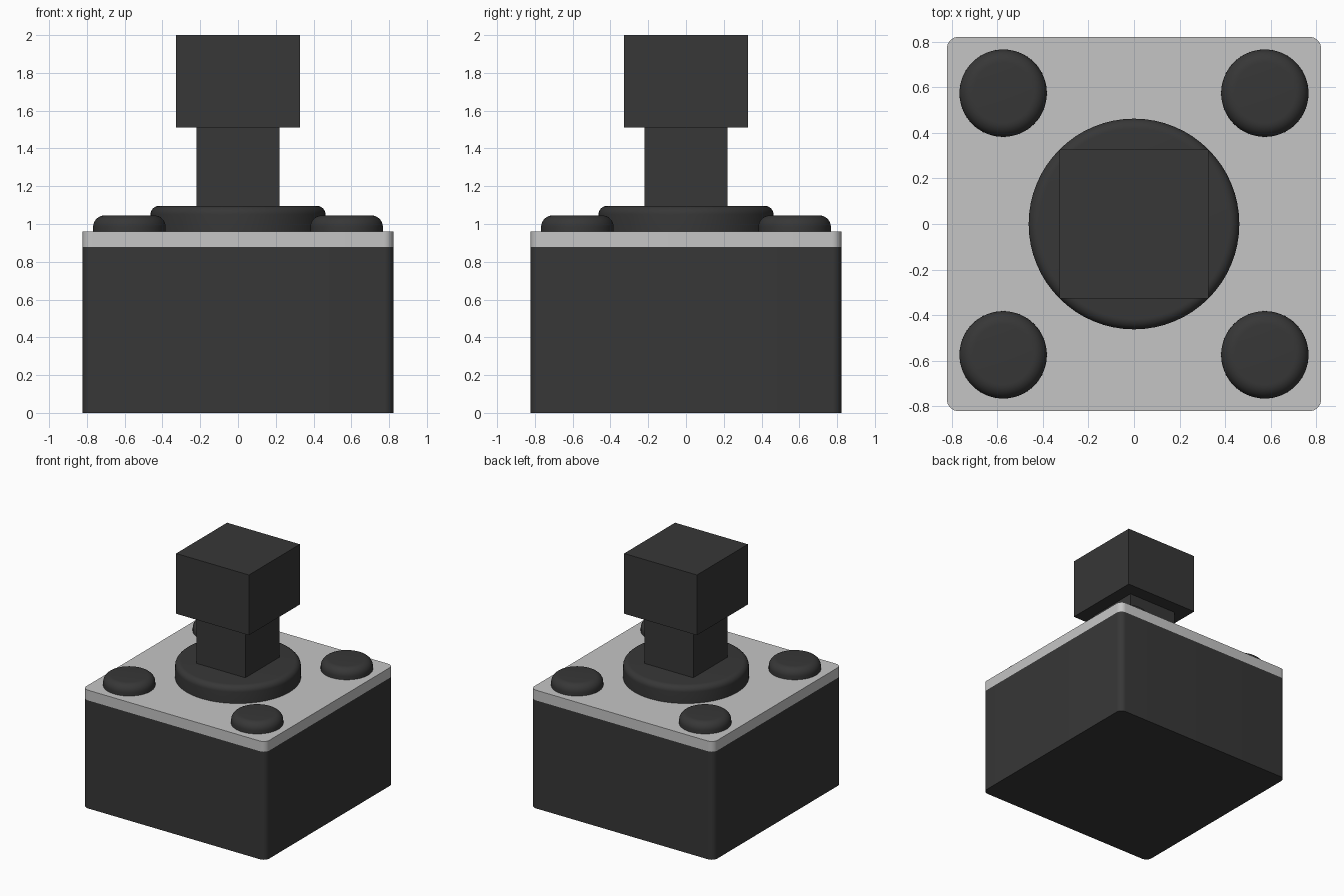
import bpy, bmesh, math

cube = bpy.data.objects.get("Cube")
if cube:
    bpy.data.objects.remove(cube, do_unlink=True)


def material(name, rgb, roughness=0.6):
    m = bpy.data.materials.new(name)
    m.use_nodes = True
    m.diffuse_color = (*rgb, 1)
    bsdf = m.node_tree.nodes["Principled BSDF"]
    bsdf.inputs["Base Color"].default_value = (*rgb, 1)
    bsdf.inputs["Roughness"].default_value = roughness
    return m


BLACK = material("charcoal plastic", (0.038, 0.038, 0.038))
GREY = material("light grey plate", (0.56, 0.56, 0.56))


def finish(bm, name, mat, smooth):
    bmesh.ops.recalc_face_normals(bm, faces=bm.faces)
    mesh = bpy.data.meshes.new(name)
    bm.to_mesh(mesh)
    bm.free()
    mesh.materials.append(mat)
    obj = bpy.data.objects.new(name, mesh)
    bpy.context.collection.objects.link(obj)
    if smooth:
        bpy.ops.object.select_all(action="DESELECT")
        obj.select_set(True)
        bpy.context.view_layer.objects.active = obj
        bpy.ops.object.shade_smooth_by_angle(angle=math.radians(35))
    return obj


def block(name, half, z0, z1, mat, corner=0.0):
    """Square block from z0 to z1, with optionally rounded upright edges."""
    bm = bmesh.new()
    bmesh.ops.create_cube(bm, size=1)
    for v in bm.verts:
        v.co.x *= 2 * half
        v.co.y *= 2 * half
        v.co.z = z1 if v.co.z > 0 else z0
    if corner:
        upright = [e for e in bm.edges
                   if abs(e.verts[0].co.z - e.verts[1].co.z) > 1e-4]
        bmesh.ops.bevel(bm, geom=upright, offset=corner, segments=8,
                        profile=0.5, affect="EDGES")
    return finish(bm, name, mat, corner > 0)


def disc(name, radius, z0, z1, rim, mat, x=0, y=0):
    """Round disc with a rounded upper rim."""
    bm = bmesh.new()
    bmesh.ops.create_cone(bm, cap_ends=True, segments=64, radius1=radius,
                          radius2=radius, depth=z1 - z0)
    bmesh.ops.translate(bm, verts=bm.verts, vec=(x, y, (z0 + z1) / 2))
    top = [e for e in bm.edges
           if all(abs(v.co.z - z1) < 1e-4 for v in e.verts)]
    bmesh.ops.bevel(bm, geom=top, offset=rim, segments=8,
                    profile=0.5, affect="EDGES")
    return finish(bm, name, mat, True)


# Housing and cover plate
block("housing", 0.822, 0.0, 0.877, BLACK, corner=0.05)
block("cover_plate", 0.822, 0.877, 0.96, GREY, corner=0.05)

# Round collar, square stem and cap
disc("collar", 0.463, 0.95, 1.096, 0.045, BLACK)
block("stem", 0.22, 1.08, 1.511, BLACK)
block("cap", 0.327, 1.511, 2.0, BLACK)

# Four corner buttons
for side, sx in (("left", 1), ("right", -1)):
    for end, sy in (("front", -1), ("back", 1)):
        disc(f"button_{end}_{side}", 0.192, 0.95, 1.045, 0.06, BLACK,
             0.575 * sx, 0.575 * sy)
